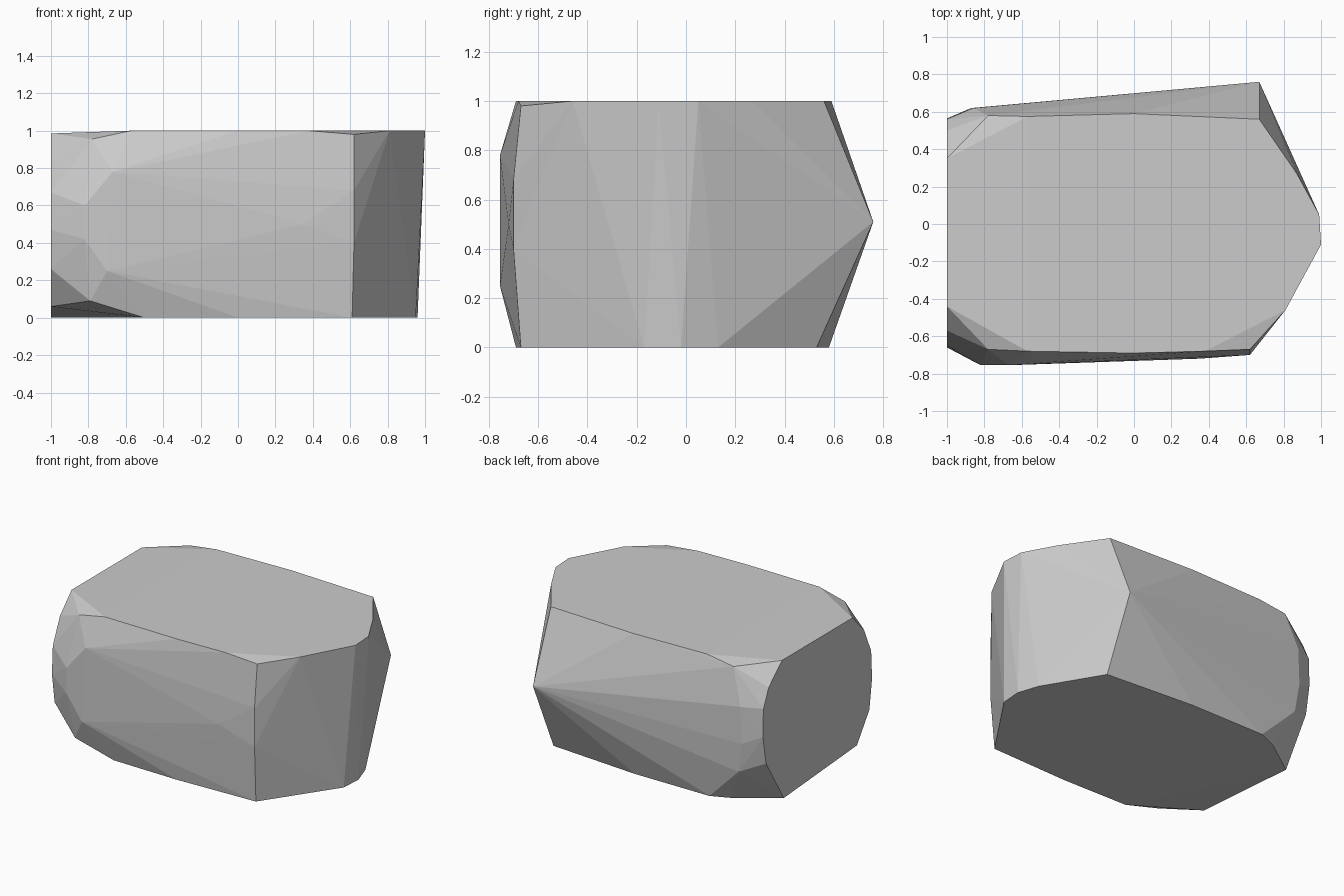
import bpy
import bmesh
import math

default_cube = bpy.data.objects.get("Cube")
if default_cube:
    bpy.data.objects.remove(default_cube, do_unlink=True)


def make_material(name, colour):
    material = bpy.data.materials.new(name)
    material.use_nodes = True
    material.diffuse_color = colour
    shader = next(n for n in material.node_tree.nodes if n.type == "BSDF_PRINCIPLED")
    shader.inputs["Base Color"].default_value = colour
    return material


def horizontal_outline(outline, height):
    """Corners of a level cut plane."""
    return [(x, y, height) for x, y in outline]


def end_outline(outline, position):
    """Corners of the upright cut across the stone."""
    return [(position, y, z) for y, z in outline]


def build_faceted_stone(name, corners, material):
    """Wrap the corners in a tight hull and merge the coplanar faces."""
    mesh = bpy.data.meshes.new(name)
    bm = bmesh.new()
    for corner in corners:
        bm.verts.new(corner)
    bmesh.ops.convex_hull(bm, input=bm.verts[:])
    loose = [v for v in bm.verts if not v.link_faces]
    bmesh.ops.delete(bm, geom=loose, context="VERTS")
    bmesh.ops.dissolve_limit(bm, angle_limit=math.radians(0.2),
                             verts=bm.verts[:], edges=bm.edges[:])
    bmesh.ops.recalc_face_normals(bm, faces=bm.faces[:])
    for face in bm.faces:
        face.smooth = False
    bm.to_mesh(mesh)
    bm.free()
    mesh.materials.append(material)
    stone = bpy.data.objects.new(name, mesh)
    bpy.context.collection.objects.link(stone)
    return stone


# Level top and bottom cuts
top_outline = [
    (-.57, -.68), (0, -.69), (.38, -.68), (.81, -.46), (1, -.11),
    (.99, .05), (.87, .27), (.67, .56), (0, .59), (-.57, .575),
]
bottom_outline = [
    (-.5, -.68), (0, -.69), (.61, -.67), (.95, -.17), (.96, -.02),
    (.91, .13), (.67, .53), (0, .58), (-.59, .58), (-.73, .52), (-1, .33),
]

# Upright cut at the blunt end, as depth and height
blunt_end = [
    (.35, .985), (.5, .85), (.56, .72), (.565, .52), (.53, .32),
    (-.49, .06), (-.63, .26), (-.66, .47), (-.65, .67), (-.57, .85), (-.44, .985),
]

# Bulging front side and the edge where it turns the corner
front_corners = [
    (-.78, -.67, .955), (-.67, -.755, .78), (-.82, -.755, .6),
    (-.82, -.755, .42), (-.7, -.755, .25), (-.79, -.7, .09),
    (.35, -.72, .5), (.62, -.67, .98), (.62, -.7, .68), (.62, -.7, .4),
]

# Back side, drawn out to one sharp corner
back_corners = [
    (.67, .76, .51), (-.78, .58, .97), (-.86, .62, .72),
    (-.87, .62, .46), (-.84, .61, .25),
]

stone_grey = make_material("stone grey", (0.6, 0.6, 0.6, 1.0))
all_corners = (
    horizontal_outline(top_outline, 1.0)
    + horizontal_outline(bottom_outline, 0.0)
    + end_outline(blunt_end, -1.0)
    + front_corners
    + back_corners
)
build_faceted_stone("faceted_stone", all_corners, stone_grey)
